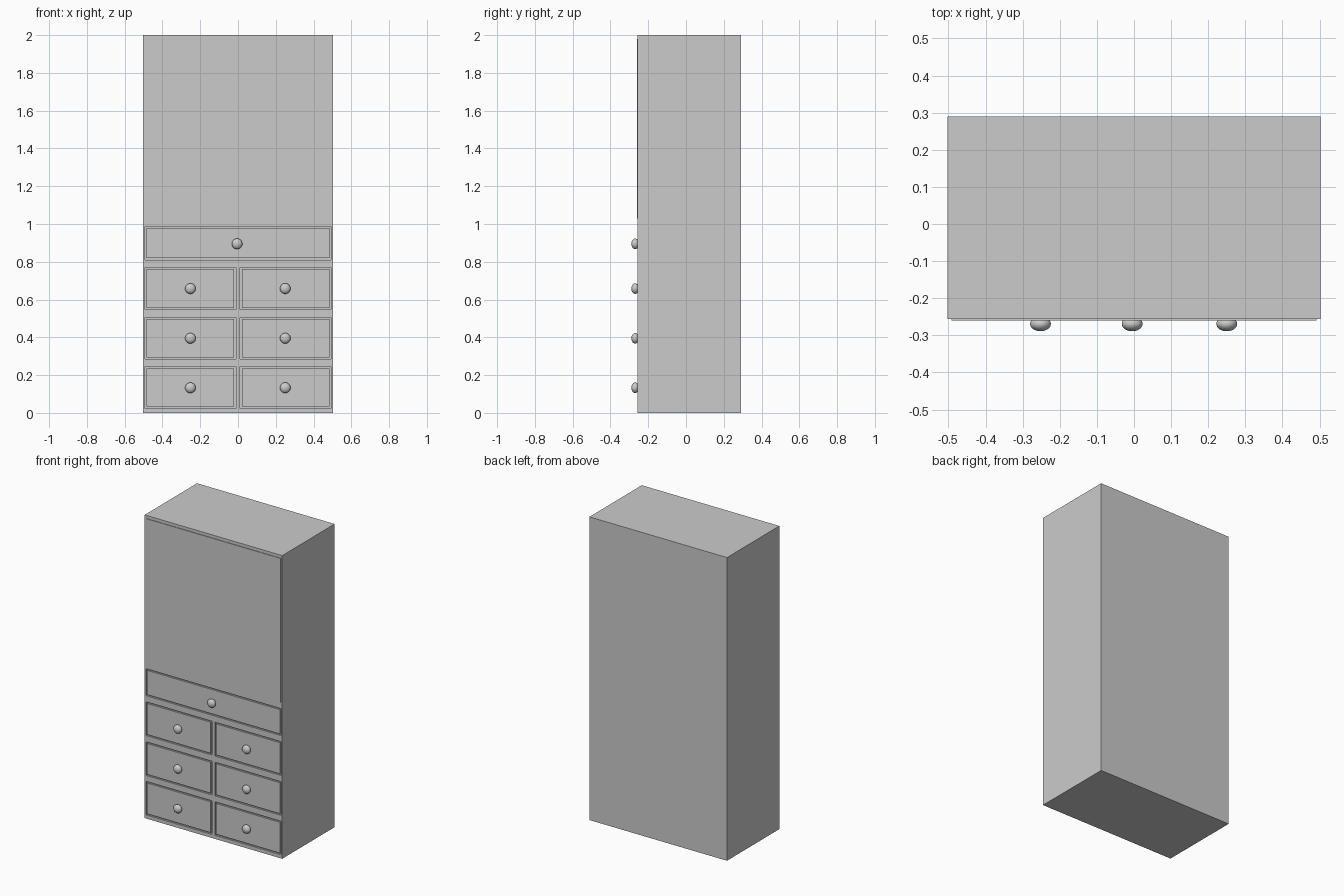
import bpy, bmesh
from mathutils import Matrix

if "Cube" in bpy.data.objects:
    bpy.data.objects.remove(bpy.data.objects["Cube"])

FRONT, BACK = -0.256, 0.29
GAP = 0.009      # groove around each drawer front
DEPTH = 0.01     # groove depth


def add_box(bm, x0, x1, y0, y1, z0, z1):
    m = Matrix.Translation(((x0 + x1) / 2, (y0 + y1) / 2, (z0 + z1) / 2))
    m = m @ Matrix.Diagonal((x1 - x0, y1 - y0, z1 - z0, 1))
    bmesh.ops.create_cube(bm, size=1, matrix=m)


def make_object(name, bm):
    mesh = bpy.data.meshes.new(name)
    bm.to_mesh(mesh)
    bm.free()
    obj = bpy.data.objects.new(name, mesh)
    bpy.context.collection.objects.link(obj)
    return obj


def box(name, *bounds):
    bm = bmesh.new()
    add_box(bm, *bounds)
    return make_object(name, bm)


def knob(name, x, z):
    bm = bmesh.new()
    m = Matrix.Translation((x, -0.269, z)) @ Matrix.Diagonal((0.028, 0.02, 0.028, 1))
    bmesh.ops.create_uvsphere(bm, u_segments=32, v_segments=16, radius=1, matrix=m)
    for f in bm.faces:
        f.smooth = True
    make_object(name, bm)


# Drawer layout: x0, x1, z0, z1, knob x, knob z
drawers = [(-0.493, 0.493, 0.81, 0.988, -0.005, 0.895)]
for z0, z1, kz in ((0.547, 0.77, 0.658), (0.284, 0.506, 0.395), (0.024, 0.245, 0.133)):
    drawers.append((-0.493, -0.011, z0, z1, -0.252, kz))
    drawers.append((0.011, 0.493, z0, z1, 0.25, kz))

# Cabinet body with shallow drawer pockets
body = box("cabinet_body", -0.502, 0.502, FRONT, BACK, 0, 2)
bm = bmesh.new()
for x0, x1, z0, z1, _, _ in drawers:
    add_box(bm, x0, x1, FRONT - 0.05, FRONT + DEPTH, z0, z1)
cutter = make_object("drawer_pocket_cutter", bm)
cutter.hide_render = True
cutter.hide_viewport = True
cut = body.modifiers.new("drawer_pockets", 'BOOLEAN')
cut.operation = 'DIFFERENCE'
cut.solver = 'EXACT'
cut.object = cutter

# Drawer fronts and knobs
for i, (x0, x1, z0, z1, kx, kz) in enumerate(drawers, 1):
    box(f"drawer_front_{i}", x0 + GAP, x1 - GAP, FRONT, FRONT + DEPTH + 0.005,
        z0 + GAP, z1 - GAP)
    knob(f"drawer_knob_{i}", kx, kz)

# Thin raised panel on the upper half
box("upper_panel", -0.492, 0.492, FRONT - 0.004, FRONT + 0.01, 1.03, 1.98)
